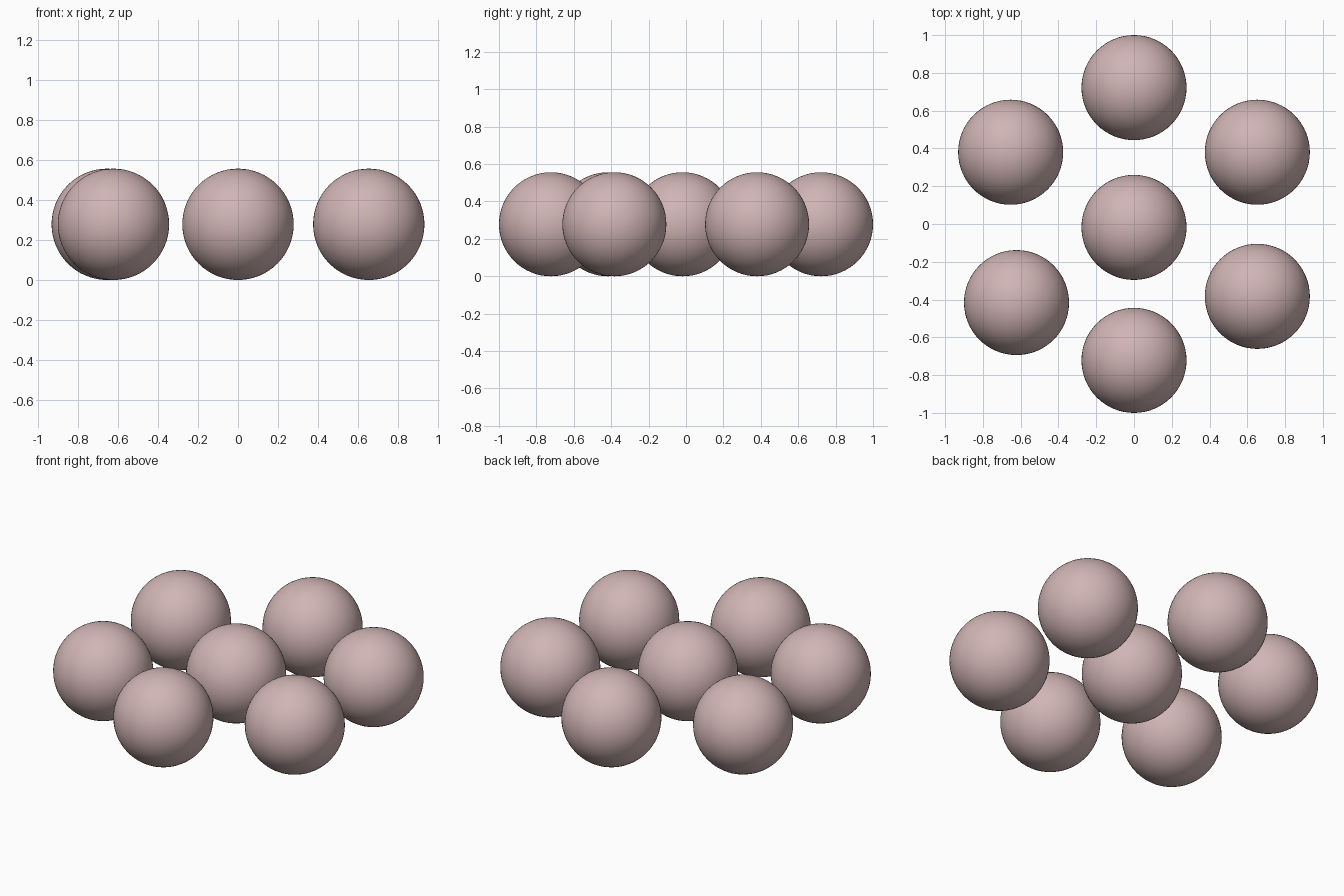
import bpy

if "Cube" in bpy.data.objects:
    bpy.data.objects.remove(bpy.data.objects["Cube"])

R = 0.278

# Single dusty pink colour
pink = bpy.data.materials.new("dusty_pink")
pink.diffuse_color = (0.64, 0.46, 0.46, 1)
pink.use_nodes = True
pink.node_tree.nodes["Principled BSDF"].inputs["Base Color"].default_value = pink.diffuse_color


def ball(name, x, y):
    bpy.ops.mesh.primitive_uv_sphere_add(segments=64, ring_count=32, radius=R, location=(x, y, R))
    ob = bpy.context.object
    ob.name = name
    ob.data.materials.append(pink)
    bpy.ops.object.shade_smooth()


# Centre ball and the loose ring of six around it
ball("centre_ball", 0, -0.018)
ball("back_ball", 0, 0.722)
ball("front_ball", 0, -0.722)
ball("back_left_ball", -0.653, 0.38)
ball("back_right_ball", 0.653, 0.38)
ball("front_right_ball", 0.653, -0.383)
ball("front_left_ball", -0.622, -0.416)
